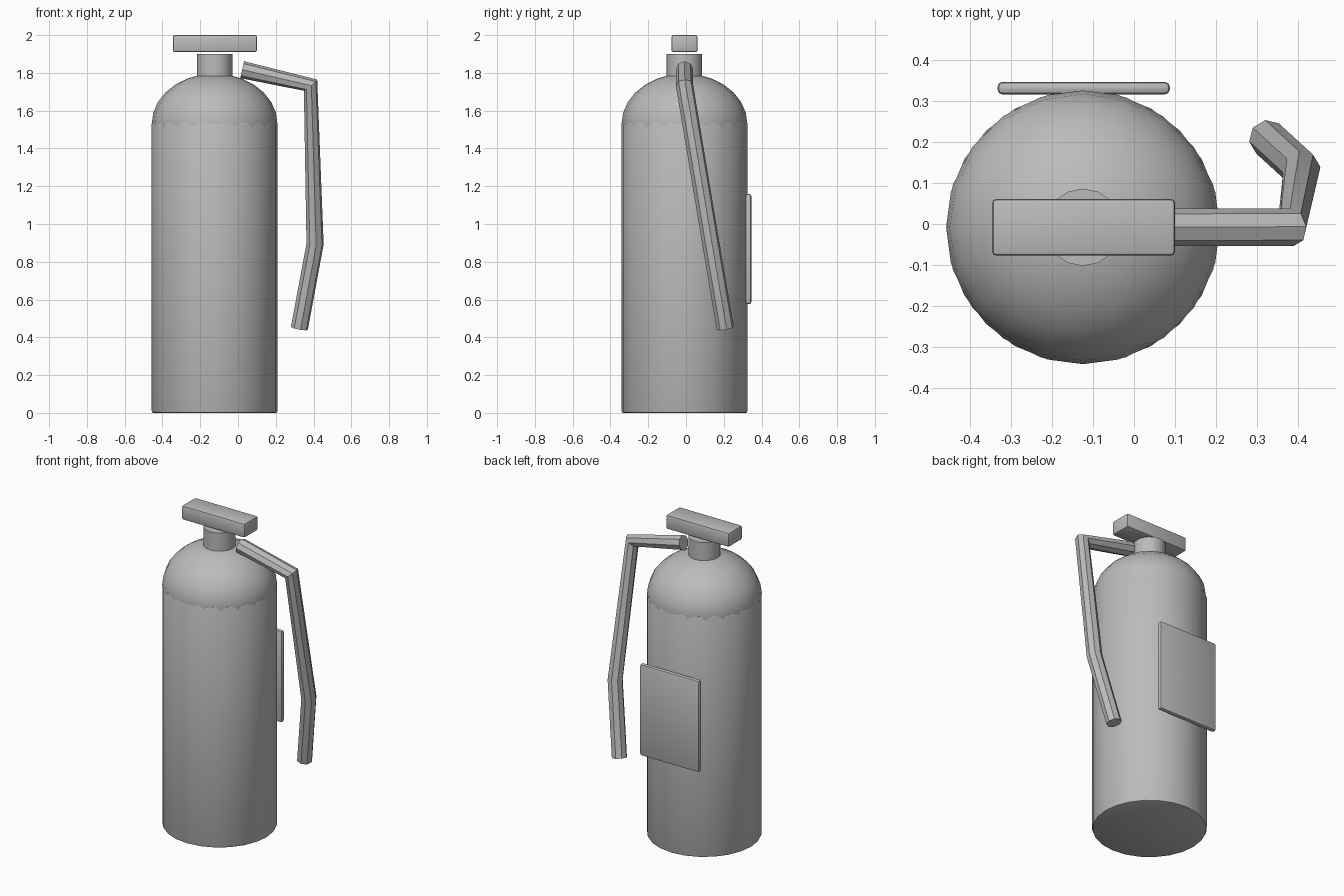
import bpy
import math

cube = bpy.data.objects.get("Cube")
if cube:
    bpy.data.objects.remove(cube, do_unlink=True)

grey = bpy.data.materials.new("plain_grey")
grey.use_nodes = True
grey.diffuse_color = (0.5, 0.5, 0.5, 1)
grey.node_tree.nodes["Principled BSDF"].inputs["Base Color"].default_value = (0.5, 0.5, 0.5, 1)

AXIS_X, AXIS_Y = -0.124, -0.008


def finish(name, bevel=0.0, segments=2, smooth=True):
    """Name the active object, colour it, round its edges and shade it."""
    ob = bpy.context.object
    ob.name = name
    ob.data.materials.clear()
    ob.data.materials.append(grey)
    bpy.ops.object.transform_apply(location=False, rotation=True, scale=True)
    if bevel:
        mod = ob.modifiers.new("rounded_edges", "BEVEL")
        mod.width = bevel
        mod.segments = segments
        mod.limit_method = "ANGLE"
        mod.angle_limit = math.radians(40)
        bpy.ops.object.modifier_apply(modifier=mod.name)
    if smooth:
        bpy.ops.object.shade_smooth_by_angle(angle=math.radians(30))
    return ob


def cylinder(name, radius, bottom, top, sides, bevel=0.0):
    bpy.ops.mesh.primitive_cylinder_add(
        vertices=sides, radius=radius, depth=top - bottom,
        location=(AXIS_X, AXIS_Y, (bottom + top) / 2))
    return finish(name, bevel)


def box(name, low, high, bevel):
    centre = [(a + b) / 2 for a, b in zip(low, high)]
    bpy.ops.mesh.primitive_cube_add(size=1, location=centre)
    bpy.context.object.scale = [b - a for a, b in zip(low, high)]
    return finish(name, bevel)


# Tank with a slightly rounded rim, and the dome set into its top
cylinder("tank_body", 0.333, 0, 1.538, 24, 0.01)
bpy.ops.mesh.primitive_uv_sphere_add(
    segments=20, ring_count=14, radius=0.333, location=(AXIS_X, AXIS_Y, 1.53))
bpy.context.object.scale.z = 0.8
finish("tank_dome")

# Valve neck and the carrying handle above it
cylinder("valve_neck", 0.094, 1.7, 1.9, 16)
box("handle", (-0.345, -0.077, 1.91), (0.1, 0.061, 2.0), 0.01)

# Mounting plate on the back
box("back_plate", (-0.332, 0.315, 0.576), (0.087, 0.346, 1.16), 0.012)

# Hose: an eight-sided tube along a bent path
path = [(0.022, -0.008, 1.817), (0.384, -0.008, 1.735),
        (0.408, 0.132, 0.895), (0.325, 0.208, 0.448)]
curve = bpy.data.curves.new("hose_path", "CURVE")
curve.dimensions = "3D"
curve.bevel_depth = 0.046
curve.bevel_resolution = 2
curve.use_fill_caps = True
spline = curve.splines.new("POLY")
spline.points.add(len(path) - 1)
for point, co in zip(spline.points, path):
    point.co = (*co, 1)
hose = bpy.data.objects.new("hose", curve)
bpy.context.collection.objects.link(hose)
bpy.ops.object.select_all(action="DESELECT")
hose.select_set(True)
bpy.context.view_layer.objects.active = hose
bpy.ops.object.convert(target="MESH")
bpy.ops.object.select_all(action="DESELECT")
bpy.context.object.select_set(True)
finish("hose")
bpy.ops.object.shade_smooth_by_angle(angle=math.radians(50))
